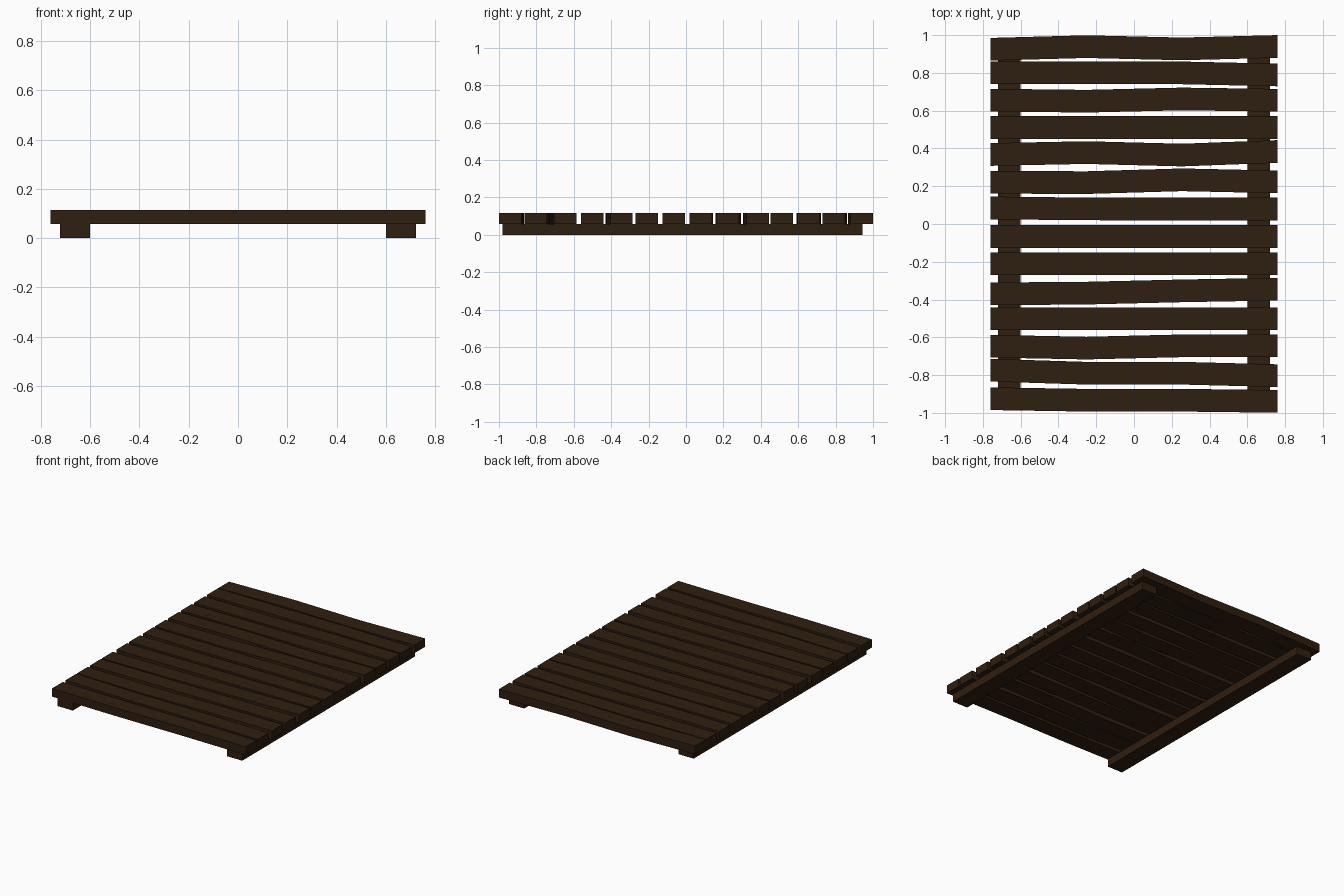
import bpy, bmesh

if "Cube" in bpy.data.objects:
    bpy.data.objects.remove(bpy.data.objects["Cube"])

wood = bpy.data.materials.new("dark_wood")
wood.diffuse_color = (0.028, 0.013, 0.005, 1)
wood.use_nodes = True
wood.node_tree.nodes["Principled BSDF"].inputs["Base Color"].default_value = wood.diffuse_color

HALF_LEN, WIDTH = 0.76, 0.12
Z_RAIL, Z_TOP = 0.057, 0.115


def make_beam(name, stations, half_w, z0, z1):
    """Sweep a rectangular section along x through (x, y) stations."""
    bm = bmesh.new()
    rings = [[bm.verts.new((x, y + s * half_w, z))
              for s, z in ((-1, z0), (1, z0), (1, z1), (-1, z1))]
             for x, y in stations]
    for a, b in zip(rings, rings[1:]):
        for i in range(4):
            j = (i + 1) % 4
            bm.faces.new((a[i], a[j], b[j], b[i]))
    bm.faces.new(rings[0])
    bm.faces.new(rings[-1])
    bmesh.ops.recalc_face_normals(bm, faces=bm.faces)
    mesh = bpy.data.meshes.new(name)
    bm.to_mesh(mesh)
    bm.free()
    mesh.materials.append(wood)
    obj = bpy.data.objects.new(name, mesh)
    bpy.context.collection.objects.link(obj)
    return obj


# Warped planks: centre y at four stations from left to right
planks = [
    (0.925, 0.939, 0.927, 0.940),
    (0.801, 0.801, 0.800, 0.789),
    (0.656, 0.650, 0.662, 0.655),
    (0.511, 0.511, 0.511, 0.511),
    (0.368, 0.378, 0.365, 0.384),
    (0.221, 0.219, 0.234, 0.223),
    (0.085, 0.080, 0.079, 0.079),
    (-0.066, -0.066, -0.066, -0.066),
    (-0.210, -0.210, -0.210, -0.210),
    (-0.370, -0.366, -0.354, -0.345),
    (-0.501, -0.501, -0.501, -0.501),
    (-0.647, -0.657, -0.645, -0.645),
    (-0.774, -0.790, -0.790, -0.803),
    (-0.925, -0.933, -0.933, -0.939),
]
xs = (-HALF_LEN, -HALF_LEN / 3, HALF_LEN / 3, HALF_LEN)
for n, ys in enumerate(planks, 1):
    make_beam(f"plank_{n}", list(zip(xs, ys)), WIDTH / 2, Z_RAIL, Z_TOP)

# Two support rails underneath
for side, cx in (("left", -0.661), ("right", 0.661)):
    make_beam(f"{side}_rail", [(cx - 0.06, -0.019), (cx + 0.06, -0.019)],
              0.963, 0.0, Z_RAIL)
